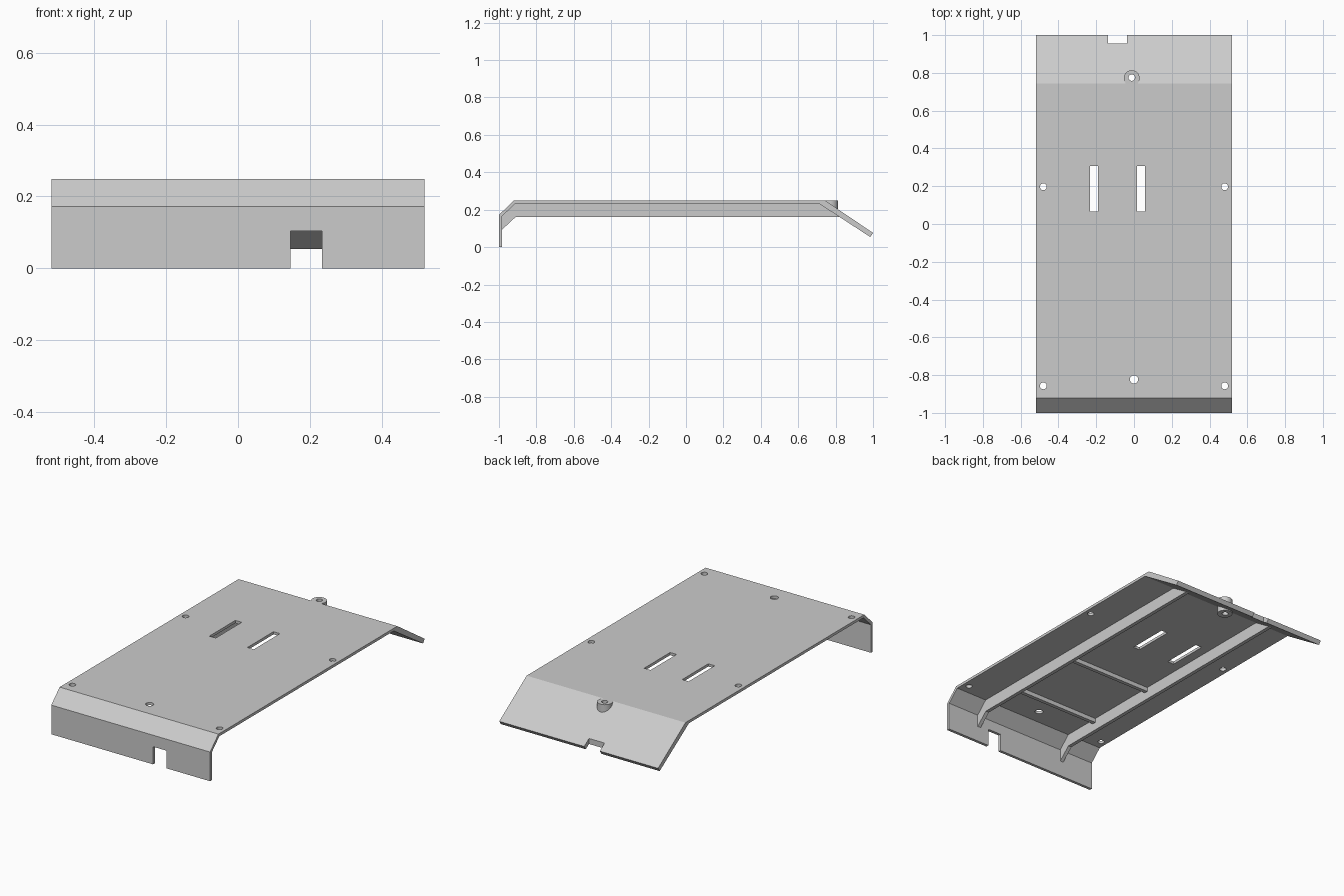
import bpy
import bmesh
from math import pi
from mathutils import Matrix

cube = bpy.data.objects.get("Cube")
if cube:
    bpy.data.objects.remove(cube, do_unlink=True)

grey = bpy.data.materials.new("plain grey")
grey.use_nodes = True
GREY = (0.6, 0.6, 0.6, 1)
grey.diffuse_color = GREY
grey.node_tree.nodes["Principled BSDF"].inputs["Base Color"].default_value = GREY


def make(name, bm):
    bmesh.ops.recalc_face_normals(bm, faces=bm.faces)
    mesh = bpy.data.meshes.new(name)
    bm.to_mesh(mesh)
    bm.free()
    mesh.materials.append(grey)
    obj = bpy.data.objects.new(name, mesh)
    bpy.context.collection.objects.link(obj)
    return obj


def extrude_x(name, profile, x0, x1):
    """Extrude a (y, z) outline along x."""
    bm = bmesh.new()
    face = bm.faces.new([bm.verts.new((x0, y, z)) for y, z in profile])
    new = bmesh.ops.extrude_face_region(bm, geom=[face])["geom"]
    verts = [v for v in new if isinstance(v, bmesh.types.BMVert)]
    bmesh.ops.translate(bm, verts=verts, vec=(x1 - x0, 0, 0))
    return make(name, bm)


def box(name, x0, x1, y0, y1, z0, z1):
    return extrude_x(name, [(y0, z0), (y1, z0), (y1, z1), (y0, z1)], x0, x1)


def cylinder(name, x, y, r, z0, z1):
    bm = bmesh.new()
    bmesh.ops.create_cone(bm, cap_ends=True, segments=32, radius1=r, radius2=r,
                          depth=z1 - z0,
                          matrix=Matrix.Translation((x, y, (z0 + z1) / 2)))
    return make(name, bm)


def combine(target, tool, operation):
    """Apply a boolean and discard the tool."""
    mod = target.modifiers.new("Boolean", "BOOLEAN")
    mod.operation, mod.solver, mod.object = operation, "EXACT", tool
    bpy.context.view_layer.objects.active = target
    bpy.ops.object.modifier_apply(modifier=mod.name)
    bpy.data.objects.remove(tool, do_unlink=True)


W, TOP, UNDER = 0.518, 0.248, 0.232

# Bent sheet: front lip, bevel, flat deck and sloping tail
sheet = extrude_x("bent_cover", [
    (-1, 0), (-1, 0.172), (-0.922, TOP), (0.745, TOP), (1, 0.076),
    (0.985, 0.054), (0.712, UNDER), (-0.914, UNDER), (-0.983, 0.165), (-0.983, 0)],
    -W, W)

# Screw boss on the fold of the tail
BOSS_X, BOSS_Y = -0.012, 0.772
combine(sheet, cylinder("screw_boss", BOSS_X, BOSS_Y, 0.042, 0.16, TOP), "UNION")

# Round holes
holes = [(s * 0.48, y, 0.018) for s in (-1, 1) for y in (0.197, -0.857)]
holes += [(0, -0.823, 0.022), (BOSS_X, BOSS_Y + 0.003, 0.017)]
for x, y, r in holes:
    combine(sheet, cylinder("hole_cutter", x, y, r, 0.1, 0.4), "DIFFERENCE")

# Deck slots, then the lip and tail notches
for x in (-0.212, 0.037):
    combine(sheet, box("slot_cutter", x - 0.021, x + 0.021, 0.065, 0.308, 0.1, 0.4), "DIFFERENCE")
combine(sheet, box("lip_cutter", 0.146, 0.234, -1.1, -0.9, -0.1, 0.104), "DIFFERENCE")
combine(sheet, box("tail_cutter", -0.138, -0.036, 0.955, 1.1, -0.1, 0.3), "DIFFERENCE")

bpy.ops.object.select_all(action="DESELECT")
sheet.select_set(True)
bpy.context.view_layer.objects.active = sheet
bpy.ops.object.shade_smooth_by_angle(angle=pi / 9)

# Long stiffening ribs following the bends, slightly sunk into the sheet
RIB_X, RIB_T = 0.3, 0.022
for side, s in (("left", 1), ("right", -1)):
    extrude_x(side + "_long_rib", [
        (-0.987, 0.09), (-0.912, 0.16), (0.825, 0.16), (0.83, 0.163),
        (0.715, 0.237), (-0.916, 0.237), (-0.987, 0.168)],
        s * RIB_X - RIB_T / 2, s * RIB_X + RIB_T / 2)

# Low cross ribs between them
for name, y in (("front", -0.69), ("middle", -0.24)):
    box(name + "_cross_rib", -RIB_X, RIB_X, y - 0.011, y + 0.011, 0.207, 0.237)
